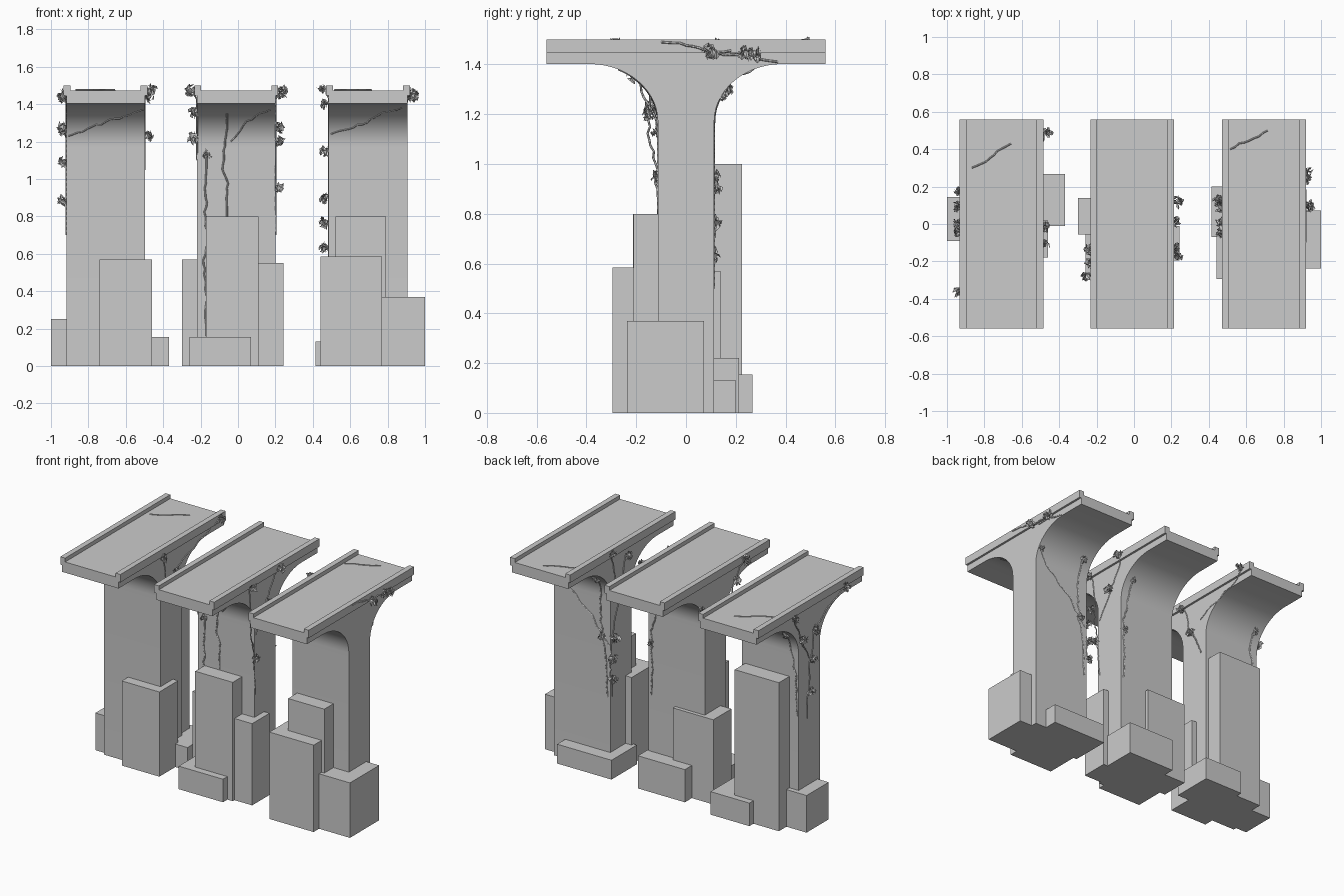
import bpy, bmesh, math, random
from mathutils import Vector, Euler

if "Cube" in bpy.data.objects:
    bpy.data.objects.remove(bpy.data.objects["Cube"])

random.seed(4)
CENTRES = {"left": -0.708, "middle": -0.009, "right": 0.695}
WALL_X, DECK_X, WALL_Y, DECK_Y = 0.21, 0.224, 0.113, 0.56
ARC_Z, ARC_RY, ARC_RZ = 1.17, 0.275, 0.232      # flare under the deck


def finish(name, bm, smooth=False):
    bmesh.ops.recalc_face_normals(bm, faces=bm.faces)
    me = bpy.data.meshes.new(name)
    bm.to_mesh(me)
    bm.free()
    ob = bpy.data.objects.new(name, me)
    bpy.context.collection.objects.link(ob)
    if smooth:
        bpy.ops.object.select_all(action='DESELECT')
        ob.select_set(True)
        bpy.context.view_layer.objects.active = ob
        bpy.ops.object.shade_smooth_by_angle(angle=math.radians(30))


def extrude(name, outline, vec, smooth=False):
    """Closed prism from an outline."""
    bm = bmesh.new()
    a = [bm.verts.new(p) for p in outline]
    b = [bm.verts.new(Vector(p) + Vector(vec)) for p in outline]
    bm.faces.new(a)
    bm.faces.new(b[::-1])
    for i in range(len(a)):
        bm.faces.new((a[i - 1], a[i], b[i], b[i - 1]))
    finish(name, bm, smooth)


def wall_y(z):
    """Half depth of the pillar at height z."""
    s = min(max((z - ARC_Z) / ARC_RZ, 0), 1)
    return WALL_Y + ARC_RY * (1 - math.sqrt(1 - s * s))


# Flared pillar and road deck with kerbs, three times
for key, cx in CENTRES.items():
    half = [(WALL_Y, 0)]
    for i in range(15):
        z = ARC_Z + ARC_RZ * math.sin(math.pi / 2 * i / 14)
        half.append((wall_y(z), z))
    half += [(DECK_Y, 1.402), (DECK_Y, 1.45)]
    prof = half + [(-y, z) for y, z in reversed(half)]
    extrude(key + "_pillar", [(cx - WALL_X, y, z) for y, z in prof],
            (2 * WALL_X, 0, 0), True)
    sec = [(DECK_X, 1.447), (DECK_X, 1.5), (DECK_X - .036, 1.5), (DECK_X - .036, 1.474)]
    sec += [(-x, z) for x, z in reversed(sec)]
    extrude(key + "_deck", [(cx + x, -DECK_Y, z) for x, z in sec], (0, 2 * DECK_Y, 0))


# Plain buildings around each foot: x0, x1, y0, y1, height
def buildings(key, *rows):
    for i, (x0, x1, y0, y1, h) in enumerate(rows):
        extrude(f"{key}_building_{i + 1}",
                [(x0, y0, 0), (x1, y0, 0), (x1, y1, 0), (x0, y1, 0)], (0, 0, h))


buildings("left", (-1, -.78, -.09, .145, .25), (-.74, -.46, -.18, .02, .57),
          (-.66, -.37, -.01, .268, .155), (-.85, -.52, 0, .225, 1))
buildings("middle", (-.3, 0, -.055, .138, .57), (-.17, .11, -.213, 0, .8),
          (.06, .242, -.195, -.01, .55), (-.26, .07, -.26, -.04, .155),
          (-.14, .21, -.02, .212, .22))
buildings("right", (.44, .77, -.295, -.05, .585), (.52, .79, -.21, .05, .8),
          (.72, 1, -.237, .073, .37), (.415, .82, -.07, .2, .13))


def surface_point(key, face, a, b):
    """Point on a face: sides take (y, z), front and back (x, z), top (x, y)."""
    cx = CENTRES[key]
    if face in "LR":
        h = DECK_X if b > 1.447 else WALL_X
        return Vector((cx + (h if face == "R" else -h), a, b))
    if face == "T":
        return Vector((cx + a, b, 1.475))
    return Vector((cx + a, wall_y(b) * (-1 if face == "F" else 1), b))


def leaves(bm, c, size):
    """Clump of small folded leaves."""
    for _ in range(26):
        d = Vector([random.gauss(0, 1) for _ in range(3)]).normalized()
        base = c + d * size * random.uniform(.2, .75)
        rot = Euler([random.uniform(0, 6.28) for _ in range(3)]).to_matrix()
        s = size * random.uniform(.35, .6)
        a, l, t, q = [bm.verts.new(base + rot @ Vector(p) * s) for p in
                      ((-.9, 0, 0), (0, .6, .25), (1, 0, 0), (0, -.6, .25))]
        bm.faces.new((a, l, t))
        bm.faces.new((a, t, q))


OUT = {"L": (-1, 0, 0), "R": (1, 0, 0), "F": (0, -1, 0), "B": (0, 1, 0)}


def vine(key, face, start, end, clumps=0):
    """Wandering stem on a face, with leaf clumps spread towards its end."""
    start, end = Vector(start), Vector(end)
    length = (end - start).length
    side = Vector((start.y - end.y, end.x - start.x)) / length
    n = max(4, int(length / .025))
    drift, path = 0, []
    for i in range(n + 1):
        drift = drift * .9 + random.uniform(-.012, .012)
        p = start.lerp(end, i / n) + side * drift * math.sin(math.pi * i / n)
        path.append(surface_point(key, face, *p))
    cu = bpy.data.curves.new(f"{key}_vine", 'CURVE')
    cu.dimensions = '3D'
    cu.bevel_depth = .0045
    cu.bevel_resolution = 0
    sp = cu.splines.new('POLY')
    sp.points.add(n)
    for p, co in zip(sp.points, path):
        p.co = (*co, 1)
    bpy.context.collection.objects.link(bpy.data.objects.new(f"{key}_vine", cu))
    if clumps:
        bm = bmesh.new()
        lift, size = (.022, .038) if face in "LR" else (.006, .03)
        for k in range(clumps):
            at = path[round(n * (1 - k / max(clumps, 2)))]
            leaves(bm, at + Vector(OUT[face]) * lift, size * random.uniform(.85, 1.1))
        finish(f"{key}_leaves", bm)


# Stems on the left pillar
vine("left", "L", (.02, .7), (-.05, 1.27), 3)
vine("left", "L", (-.05, 1.27), (-.36, 1.44), 1)
vine("left", "L", (0, 1.1), (.17, 1.43), 2)
vine("left", "R", (.07, 1.05), (-.1, 1.44), 2)
vine("left", "R", (.06, 1.3), (.49, 1.48), 1)
vine("left", "F", (-.2, 1.23), (.2, 1.37))
vine("left", "B", (-.2, .75), (-.15, 1.3), 1)
vine("left", "T", (-.16, .3), (.05, .43))
# Stems on the middle pillar
vine("middle", "F", (-.05, .8), (-.05, 1.35))
vine("middle", "F", (-.03, 1.2), (.18, 1.37))
vine("middle", "F", (-.16, .16), (-.16, 1.13), 1)
vine("middle", "R", (-.1, .7), (-.17, 1.45), 3)
vine("middle", "R", (-.1, 1.1), (.12, 1.48), 2)
vine("middle", "L", (-.1, 1.1), (-.28, 1.47), 3)
vine("middle", "B", (.19, .6), (.15, 1.3), 2)
# Stems on the right pillar
vine("right", "R", (.37, 1.41), (.1, 1.45), 2)
vine("right", "R", (-.1, 1.49), (.28, 1.44), 1)
vine("right", "L", (.09, .5), (.09, .9), 3)
vine("right", "L", (.09, .9), (-.05, 1.4), 2)
vine("right", "L", (.05, 1.2), (.13, 1.48), 1)
vine("right", "F", (-.2, 1.24), (.18, 1.38))
vine("right", "B", (-.2, .85), (.19, 1.27), 1)
vine("right", "B", (-.19, .5), (-.14, 1.3), 2)
vine("right", "T", (-.18, .4), (.02, .5))
